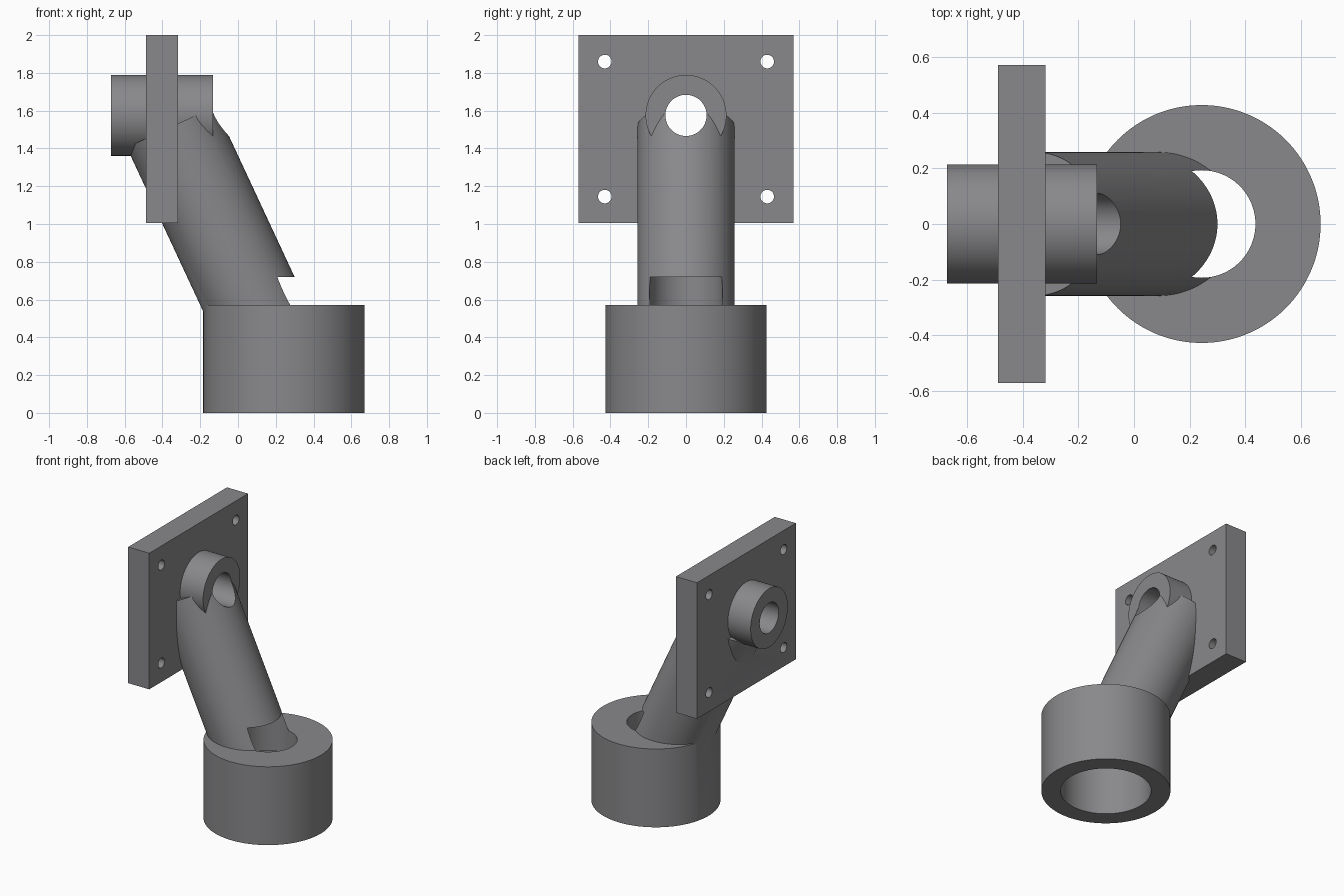
import bpy, math
from mathutils import Vector

if "Cube" in bpy.data.objects:
    bpy.data.objects.remove(bpy.data.objects["Cube"])

metal = bpy.data.materials.new("grey_metal")
metal.diffuse_color = (0.25, 0.25, 0.26, 1)
metal.use_nodes = True
metal.node_tree.nodes["Principled BSDF"].inputs["Base Color"].default_value = metal.diffuse_color


def rod(name, start, end, radius, sides=96):
    """Cylinder running from one point to another."""
    a, b = Vector(start), Vector(end)
    bpy.ops.mesh.primitive_cylinder_add(vertices=sides, radius=radius,
                                        depth=(b - a).length, location=(a + b) / 2)
    ob = bpy.context.object
    ob.name = name
    ob.rotation_euler = (b - a).to_track_quat('Z', 'Y').to_euler()
    ob.data.materials.append(metal)
    return ob


def combine(target, other, operation):
    """Apply a boolean and remove the helper."""
    mod = target.modifiers.new(operation.lower(), 'BOOLEAN')
    mod.object, mod.operation, mod.solver = other, operation, 'EXACT'
    bpy.context.view_layer.objects.active = target
    bpy.ops.object.modifier_apply(modifier=mod.name)
    bpy.data.objects.remove(other)


# Round base socket
BASE_X = 0.243
bracket = rod("pipe_bracket", (BASE_X, 0, 0), (BASE_X, 0, 0.572), 0.427, 128)

# Leaning arm, ending behind the mounting plate
top = Vector((-0.355, 0, 1.514))
lean = Vector((-0.466, 0, 1))
arm = rod("arm", top - lean * 1.06, top, 0.258)
combine(bracket, arm, 'UNION')

# Square mounting plate
bpy.ops.mesh.primitive_cube_add(size=1, location=(-0.403, 0, 1.503))
plate = bpy.context.object
plate.name = "mounting_plate"
plate.scale = (0.17, 1.14, 0.994)
plate.data.materials.append(metal)
combine(bracket, plate, 'UNION')

# Horizontal boss through the plate
boss = rod("boss", (-0.672, 0, 1.575), (-0.132, 0, 1.575), 0.214)
combine(bracket, boss, 'UNION')

# Bores: boss, base (reaching up into the arm) and wide socket underneath
cutters = [
    rod("boss_bore", (-1, 0, 1.575), (0.3, 0, 1.575), 0.109),
    rod("base_bore", (BASE_X, 0, -0.2), (BASE_X, 0, 0.72), 0.193),
    rod("base_socket", (BASE_X, 0, -0.1), (BASE_X, 0, 0.4), 0.3),
]
# Four screw holes in the plate
for y in (-0.43, 0.43):
    for z in (1.145, 1.86):
        cutters.append(rod("screw_hole", (-0.7, y, z), (-0.1, y, z), 0.036, 32))
for cutter in cutters:
    combine(bracket, cutter, 'DIFFERENCE')

# Smooth curved walls, sharp rims
bpy.ops.object.select_all(action='DESELECT')
bracket.select_set(True)
bpy.context.view_layer.objects.active = bracket
bpy.ops.object.shade_smooth_by_angle(angle=math.radians(30))
